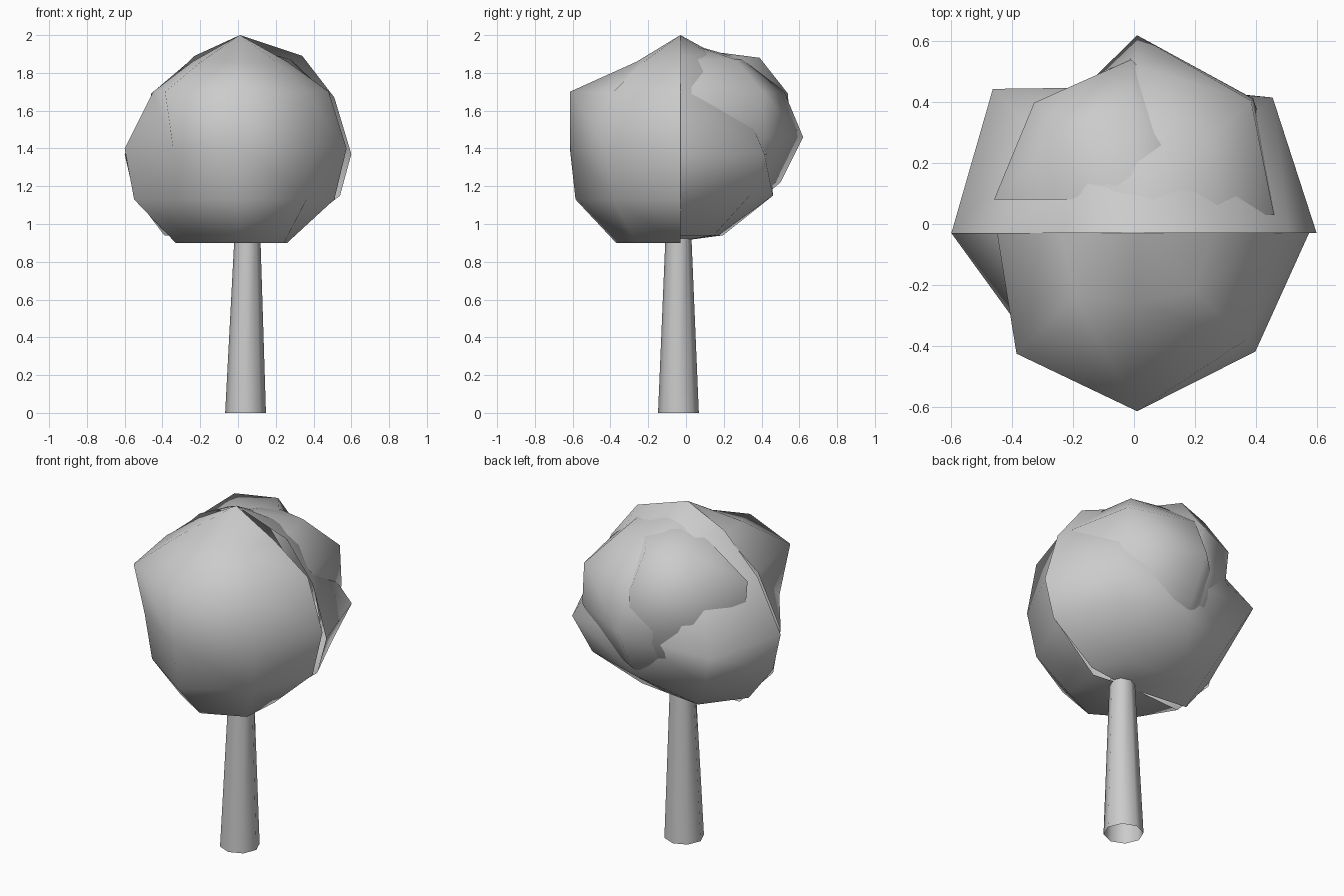
import bpy
import bmesh
from math import cos, sin, pi
from mathutils import Vector

default_cube = bpy.data.objects.get("Cube")
if default_cube:
    bpy.data.objects.remove(default_cube, do_unlink=True)


def make_material(name, colour):
    material = bpy.data.materials.new(name)
    material.use_nodes = True
    material.diffuse_color = colour
    material.node_tree.nodes["Principled BSDF"].inputs["Base Color"].default_value = colour
    return material


grey = make_material("plain grey", (0.6, 0.6, 0.6, 1))


def finish(name, bm):
    """Turn a bmesh into a smooth grey object."""
    for face in bm.faces:
        face.smooth = True
    mesh = bpy.data.meshes.new(name)
    bm.to_mesh(mesh)
    bm.free()
    mesh.materials.append(grey)
    part = bpy.data.objects.new(name, mesh)
    bpy.context.collection.objects.link(part)
    return part


def half_shell(name, centre, start, top, bottom, heights, meridians):
    """Half of an eight-sided lumpy ball; each meridian lists its ring radii."""
    bm = bmesh.new()
    x, y = centre
    crown_tip = bm.verts.new((x, y, top))
    base_tip = bm.verts.new((x, y, bottom))
    columns = []
    for step, radii in enumerate(meridians):
        angle = start + step * pi / 4
        columns.append([bm.verts.new((x + r * cos(angle), y + r * sin(angle), z))
                        for r, z in zip(radii, heights)])
    for a, b in zip(columns, columns[1:]):
        bm.faces.new((crown_tip, a[0], b[0]))
        for i in range(len(heights) - 1):
            bm.faces.new((a[i], a[i + 1], b[i + 1], b[i]))
        bm.faces.new((a[-1], base_tip, b[-1]))
    return finish(name, bm)


# Front foliage, from the right edge round to the left edge
half_shell("front_foliage", (0.01, -0.03), pi, 2.0, 0.92,
           (1.86, 1.7, 1.4, 1.13, 0.9),
           ((0.25, 0.46, 0.61, 0.56, 0.34),
            (0.29, 0.56, 0.5, 0.46, 0.3),
            (0.23, 0.585, 0.585, 0.555, 0.34),
            (0.27, 0.5, 0.55, 0.5, 0.33),
            (0.25, 0.47, 0.565, 0.5, 0.25)))

# Wide back foliage
half_shell("back_foliage", (0.01, -0.03), 0, 2.0, 0.91,
           (1.89, 1.67, 1.37, 1.15, 0.94),
           ((0.33, 0.5, 0.59, 0.53, 0.26),
            (0.23, 0.45, 0.63, 0.52, 0.25),
            (0.2, 0.4, 0.48, 0.49, 0.2),
            (0.23, 0.44, 0.67, 0.53, 0.32),
            (0.24, 0.46, 0.61, 0.56, 0.4)))

# Rounder lobe pushing out of the back on the left
half_shell("rear_left_lobe", (0.01, 0.03), 0, 1.95, 0.95,
           (1.87, 1.7, 1.46, 1.22, 1.0),
           ((0.27, 0.45, 0.5, 0.42, 0.2),
            (0.33, 0.53, 0.54, 0.43, 0.22),
            (0.28, 0.49, 0.59, 0.47, 0.21),
            (0.25, 0.4, 0.42, 0.35, 0.2),
            (0.18, 0.32, 0.36, 0.33, 0.2)))

# Upper lobe pushing out of the back on the right
half_shell("rear_right_lobe", (-0.01, 0.08), 0, 1.92, 1.0,
           (1.88, 1.69, 1.46, 1.22, 1.05),
           ((0.15, 0.3, 0.35, 0.3, 0.15),
            (0.19, 0.34, 0.38, 0.32, 0.15),
            (0.31, 0.46, 0.47, 0.35, 0.15),
            (0.32, 0.45, 0.43, 0.36, 0.2),
            (0.17, 0.45, 0.43, 0.36, 0.2)))

# Tapered trunk, open at both ends
bm = bmesh.new()
rings = []
for centre, radius in ((Vector((0.04, -0.04, 0)), 0.108),
                       (Vector((0.05, -0.04, 0.95)), 0.068)):
    rings.append([bm.verts.new(centre + radius * Vector((cos(k * pi / 4), sin(k * pi / 4), 0)))
                  for k in range(8)])
lower, upper = rings
for k in range(8):
    n = (k + 1) % 8
    bm.faces.new((lower[k], lower[n], upper[n], upper[k]))
finish("trunk", bm)
